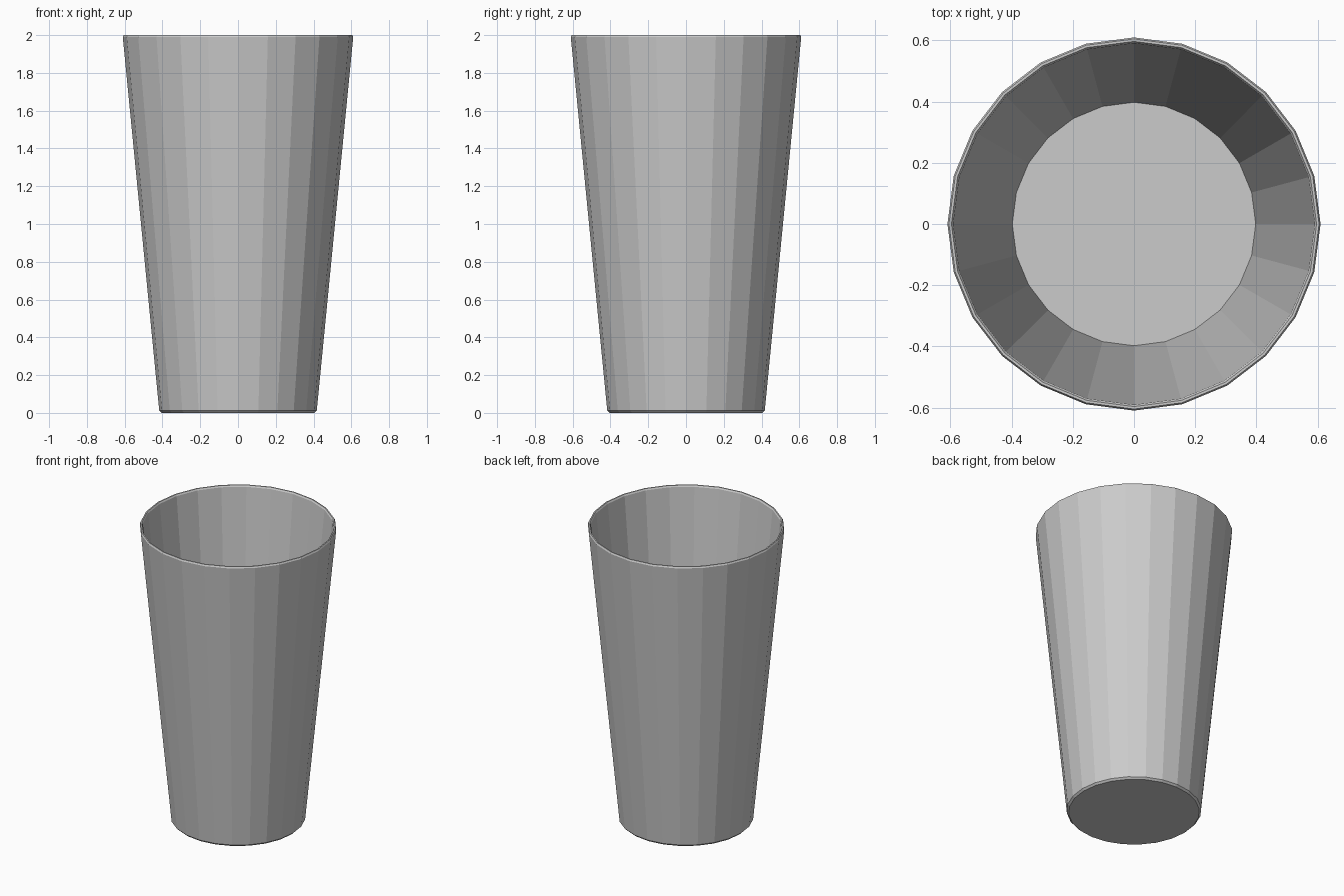
import bpy, bmesh
from math import cos, sin, tau

if "Cube" in bpy.data.objects:
    bpy.data.objects.remove(bpy.data.objects["Cube"])

SIDES = 24

# cup cross-section (radius, height): outside bottom, up, over the rim, down to the inner floor
profile = [(0.405, 0.0), (0.417, 0.012), (0.610, 1.99), (0.605, 2.0),
           (0.597, 2.0), (0.591, 1.99), (0.398, 0.02)]

bm = bmesh.new()
rings = [[bm.verts.new((r * cos(tau * i / SIDES), r * sin(tau * i / SIDES), z))
          for i in range(SIDES)] for r, z in profile]

# faceted walls
for low, high in zip(rings, rings[1:]):
    for i in range(SIDES):
        j = (i + 1) % SIDES
        bm.faces.new((low[i], low[j], high[j], high[i]))

# underside and inner floor
bm.faces.new(rings[0][::-1])
bm.faces.new(rings[-1])
bmesh.ops.recalc_face_normals(bm, faces=bm.faces)

mesh = bpy.data.meshes.new("tumbler_cup")
bm.to_mesh(mesh)
bm.free()
cup = bpy.data.objects.new("tumbler_cup", mesh)
bpy.context.collection.objects.link(cup)
